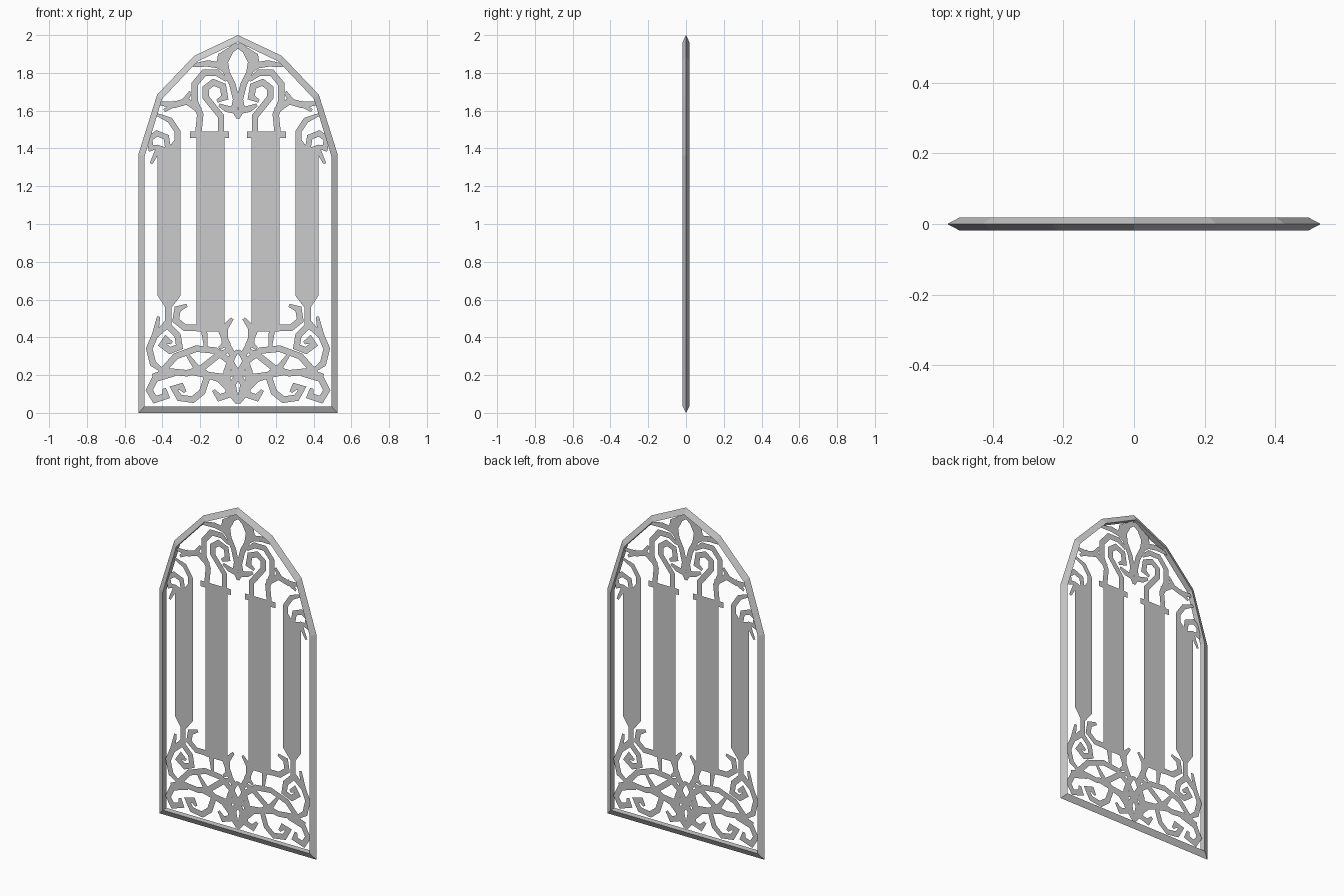
import bpy, bmesh
from mathutils import Vector

cube = bpy.data.objects.get("Cube")
if cube:
    bpy.data.objects.remove(cube)

GREY = (0.6, 0.6, 0.6, 1.0)
metal = bpy.data.materials.new("grey_metal")
metal.use_nodes = True
metal.diffuse_color = GREY
metal.node_tree.nodes["Principled BSDF"].inputs["Base Color"].default_value = GREY


def finish(name, bm):
    mesh = bpy.data.meshes.new(name)
    bm.to_mesh(mesh)
    bm.free()
    mesh.materials.append(metal)
    obj = bpy.data.objects.new(name, mesh)
    bpy.context.scene.collection.objects.link(obj)
    return obj


def mirrored(points):
    """Complete a half outline, bottom to apex, with its other side."""
    return points + [(-x, z) for x, z in reversed(points) if x]


def flat_face(bm, points):
    """Add one upright face and its mirror image, both facing the front."""
    for side in (1, -1):
        face = bm.faces.new([bm.verts.new((side * x, 0, z)) for x, z in points])
        face.normal_update()
        if face.normal.y > 0:
            face.normal_flip()


def ribbon(bm, base, points, width=0.034, tip=0.5):
    """Flat mitred strip along a path in hundredths above a base height."""
    path = [Vector((x / 100, base + z / 100)) for x, z in points]
    rails = []
    last = len(path) - 1
    for i, p in enumerate(path):
        before = (p - path[max(i - 1, 0)]).normalized()
        after = (path[min(i + 1, last)] - p).normalized()
        along = (before + after).normalized()
        across = Vector((-along.y, along.x))
        stretch = max(along.dot(after if i < last else before), 0.7)
        half = width / 2 / stretch * (tip if i == last else 1)
        rails.append((p + across * half, p - across * half))
    for (a, b), (c, d) in zip(rails, rails[1:]):
        flat_face(bm, (a, b, d, c))


def tracery(name, base, paths, width=0.034):
    bm = bmesh.new()
    for path in paths:
        ribbon(bm, base, path, width)
    return finish(name, bm)


# Pointed arch frame: wedge section, sharp on the outside and flat inside
outer = mirrored([(0.528, 0), (0.528, 1.367), (0.428, 1.685), (0.232, 1.89), (0, 2)])
inner = mirrored([(0.494, 0.035), (0.494, 1.36), (0.402, 1.662), (0.215, 1.86), (0, 1.963)])
bm = bmesh.new()
rings = [[bm.verts.new((x, y, z)) for x, z in outline]
         for outline, y in ((outer, 0), (inner, -0.018), (inner, 0.018))]
for ring, following in zip(rings, rings[1:] + rings[:1]):
    for i in range(len(ring)):
        j = (i + 1) % len(ring)
        bm.faces.new((ring[i], ring[j], following[j], following[i]))
bmesh.ops.recalc_face_normals(bm, faces=bm.faces)
finish("arch_frame", bm)

# Broad inner columns with their caps
bm = bmesh.new()
flat_face(bm, [(0.072, 0.43), (0.22, 0.43), (0.22, 1.46), (0.072, 1.46)])
flat_face(bm, [(0.047, 1.455), (0.253, 1.455), (0.253, 1.49), (0.047, 1.49)])
finish("inner_columns", bm)

# Narrow outer columns, tapered to a stem below
bm = bmesh.new()
flat_face(bm, [(0.35, 0.56), (0.385, 0.56), (0.425, 0.62), (0.425, 1.42),
               (0.37, 1.4), (0.304, 1.49), (0.304, 0.62)])
finish("outer_columns", bm)

# Teardrop hanging from the apex, with side leaves
tracery("apex_teardrop", 1.5, [
    [(0, 45), (4, 42), (7, 36), (6, 30), (3, 24), (1, 16), (2, 11), (0, 6)],
    [(6, 31), (10, 34), (16, 35), (24, 34)],
    [(10, 33), (9, 39), (4, 43)],
    [(1, 10), (6, 11), (10, 13)],
])

# Arched stems and curled scrolls above the inner columns
tracery("upper_scrolls", 1.4, [
    [(21, 8), (20, 18), (23, 25), (23, 34), (18, 40), (11, 40), (6, 36)],
    [(9, 8), (9, 17), (13, 22), (17, 27), (17, 32), (13, 35), (8, 33), (7, 27), (11, 25)],
    [(20, 20), (27, 25), (34, 23), (43, 24)],
    [(29, 24), (25, 30)],
    [(33, 24), (39, 20)],
])

# Shoulder scrolls on top of the outer columns
tracery("shoulder_scrolls", 1.3, [
    [(32, 14), (32, 19), (36, 25), (43, 28)],
    [(37, 10), (38, 16), (43, 18), (47, 15), (46, 10), (42, 11)],
    [(42, 10), (46, 2)],
], 0.03)

# Curled leaves beside the feet of the inner columns
tracery("column_leaves", 0.3, [
    [(21, 15), (28, 15), (33, 19), (32, 25), (27, 27)],
    [(3, 1), (7, 8), (7, 15), (3, 20)],
    [(18, 14), (17, 4)],
    [(9, 14), (6, 7), (10, 4)],
])

# Side scrolls hanging from the outer columns
tracery("side_scrolls", 0.2, [
    [(37, 38), (37, 27), (44, 21), (47, 14), (45, 6), (38, 1)],
    [(37, 26), (32, 21), (31, 15), (36, 13), (40, 16), (38, 19), (35, 17)],
    [(44, 21), (42, 31)],
    [(37, 28), (41, 25)],
])

# Interlaced vines along the sill
tracery("sill_vines", 0.05, [
    [(41, 16), (33, 25), (22, 29), (12, 28), (4, 22), (-3, 10), (0, 0)],
    [(0, 1), (5, 7), (6, 17), (3, 25), (0, 28)],
    [(45, 14), (37, 17), (27, 16), (20, 18), (10, 26), (3, 29)],
    [(1, 17), (8, 14), (16, 15), (25, 16)],
    [(5, 8), (10, 13), (16, 15), (22, 19), (27, 26)],
    [(16, 15), (19, 6), (24, 2), (31, 3), (34, 8), (30, 9), (28, 6)],
    [(4, 5), (10, 3), (13, 7)],
    [(34, 16), (44, 13), (47, 7), (44, 2), (38, 4), (39, 8)],
])
